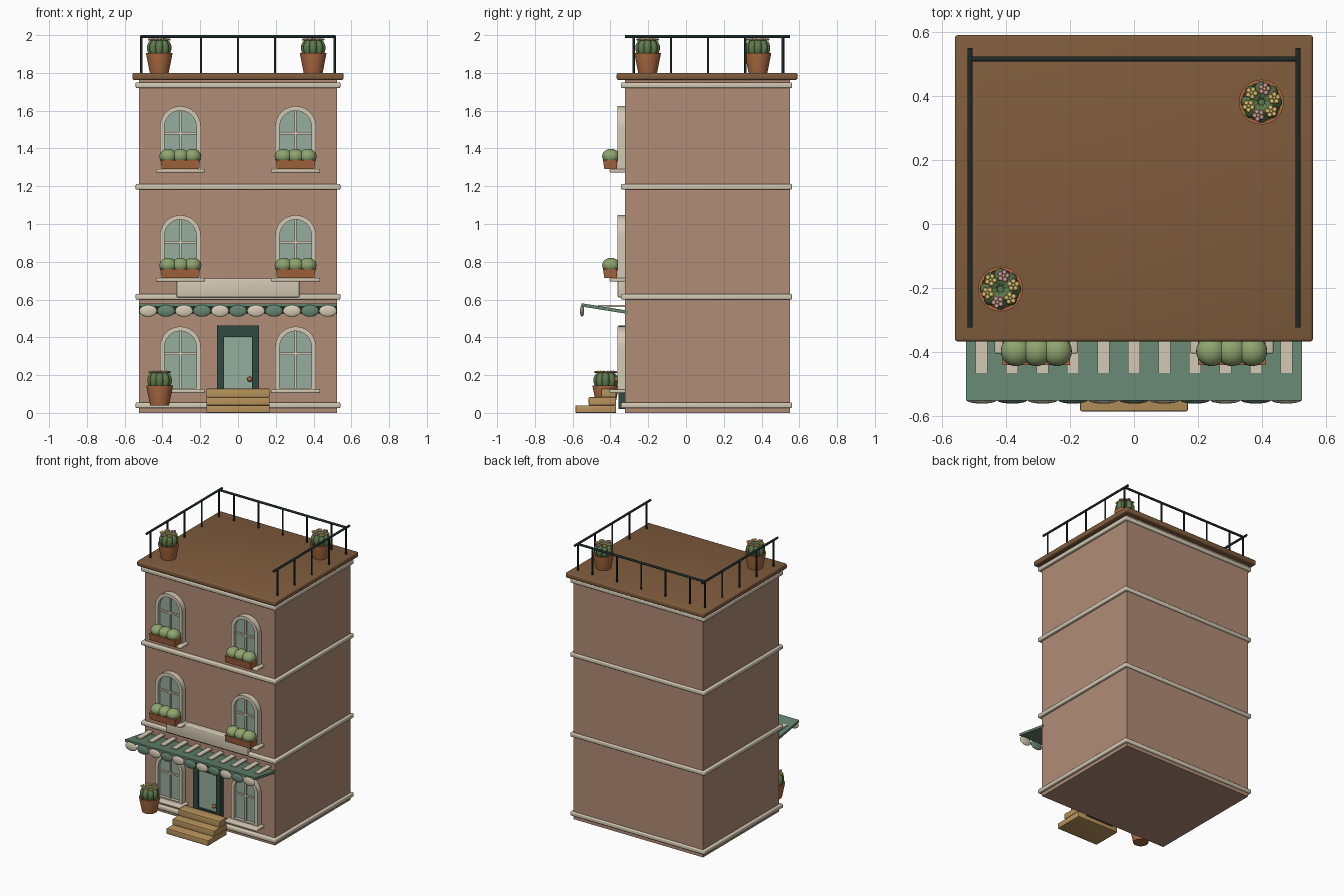
import bpy, bmesh
from math import sin, cos, pi
from mathutils import Matrix, Vector

if "Cube" in bpy.data.objects:
    bpy.data.objects.remove(bpy.data.objects["Cube"])


def mat(name, hexa):
    m = bpy.data.materials.new(name)
    rgb = [int(hexa[i:i + 2], 16) / 255 for i in (0, 2, 4)]
    m.diffuse_color = [((c + .055) / 1.055) ** 2.4 for c in rgb] + [1]
    m.use_nodes = True
    m.node_tree.nodes["Principled BSDF"].inputs["Base Color"].default_value = m.diffuse_color
    return m


WALL, CREAM = mat("wall", "B08C76"), mat("cream", "D3C9B3")
ROOF, IRON = mat("roof_brown", "805C3D"), mat("iron", "1D2B29")
GLASS, DARK = mat("glass", "96AE9F"), mat("door_green", "2F4A40")
GREEN, WOOD = mat("awning_green", "658470"), mat("wood", "B8935C")
POT, BUSH = mat("terracotta", "A8683F"), mat("bush", "8FA46E")
CACT, PINK = mat("cactus", "5E7A4C"), mat("pink", "CC9A9A")
YELL, SOIL = mat("yellow", "DCC070"), mat("soil", "4A3828")


def finish(name, bm, material, smooth=False):
    bmesh.ops.recalc_face_normals(bm, faces=bm.faces)
    me = bpy.data.meshes.new(name)
    bm.to_mesh(me)
    bm.free()
    ob = bpy.data.objects.new(name, me)
    bpy.context.collection.objects.link(ob)
    me.materials.append(material)
    if smooth:
        bpy.ops.object.select_all(action='DESELECT')
        ob.select_set(True)
        bpy.context.view_layer.objects.active = ob
        bpy.ops.object.shade_smooth_by_angle(angle=0.7)
    return ob


def box(name, x0, x1, y0, y1, z0, z1, material, bevel=0.0):
    bm = bmesh.new()
    bmesh.ops.create_cube(bm, size=1)
    bmesh.ops.scale(bm, vec=(x1 - x0, y1 - y0, z1 - z0), verts=bm.verts)
    bmesh.ops.translate(bm, vec=((x0 + x1) / 2, (y0 + y1) / 2, (z0 + z1) / 2), verts=bm.verts)
    if bevel:
        bmesh.ops.bevel(bm, geom=bm.edges[:], offset=bevel, segments=3, profile=0.5, affect='EDGES')
    return finish(name, bm, material, bool(bevel))


def ball(name, c, r, material, seg=24):
    bm = bmesh.new()
    bmesh.ops.create_uvsphere(bm, u_segments=seg, v_segments=seg // 2, radius=1)
    bmesh.ops.scale(bm, vec=r, verts=bm.verts)
    bmesh.ops.translate(bm, vec=c, verts=bm.verts)
    return finish(name, bm, material, True)


def rod(name, a, b, r, material):
    a, b = Vector(a), Vector(b)
    bm = bmesh.new()
    m = Matrix.Translation((a + b) / 2) @ (b - a).to_track_quat('Z', 'Y').to_matrix().to_4x4()
    bmesh.ops.create_cone(bm, segments=12, radius1=r, radius2=r, depth=(b - a).length,
                          cap_ends=True, matrix=m)
    return finish(name, bm, material, True)


def extrude(name, outer, inner, y0, y1, material):
    """Solid between two matching xz outlines, or a filled outline if inner is None."""
    bm = bmesh.new()
    o = [bm.verts.new((x, y0, z)) for x, z in outer]
    if inner:
        i = [bm.verts.new((x, y0, z)) for x, z in inner]
        n = len(o)
        faces = [bm.faces.new((o[k], o[(k + 1) % n], i[(k + 1) % n], i[k])) for k in range(n)]
    else:
        faces = [bm.faces.new(o)]
    g = bmesh.ops.extrude_face_region(bm, geom=faces)["geom"]
    bmesh.ops.translate(bm, vec=(0, y1 - y0, 0), verts=[v for v in g if isinstance(v, bmesh.types.BMVert)])
    return finish(name, bm, material, True)


def revolve(name, profile, loc, material, seg=32, ribs=0, depth=0.0):
    bm = bmesh.new()
    rings = []
    for r, z in profile:
        ring = []
        for k in range(seg):
            a = 2 * pi * k / seg
            rr = r * (1 - depth + depth * abs(cos(ribs * a / 2)) ** .7) if ribs else r
            ring.append(bm.verts.new((loc[0] + rr * cos(a), loc[1] + rr * sin(a), loc[2] + z)))
        rings.append(ring)
    for p, q in zip(rings, rings[1:]):
        for k in range(seg):
            bm.faces.new((p[k], p[(k + 1) % seg], q[(k + 1) % seg], q[k]))
    bm.faces.new(rings[0])
    bm.faces.new(rings[-1])
    return finish(name, bm, material, True)


def arch(cx, z0, top, r):
    pts = [(cx + r * cos(pi * k / 20), top - r + r * sin(pi * k / 20)) for k in range(21)]
    return [(cx + r, z0)] + pts + [(cx - r, z0)]


# Building body, string courses and roof slab
box("building_body", -.523, .523, -.322, .55, 0, 1.77, WALL)
for z in (.04, .615, 1.197, 1.735):
    box("string_course", -.542, .542, -.345, .562, z - .015, z + .015, CREAM, .007)
box("roof_slab", -.559, .559, -.367, .59, 1.763, 1.8, ROOF, .009)

# Roof railing on the back and both sides
rod("back_rail", (-.512, .515, 1.992), (.512, .515, 1.992), .008, IRON)
for k in range(-2, 3):
    rod("back_post", (k * .196, .515, 1.79), (k * .196, .515, 1.99), .006, IRON)
for s in (-1, 1):
    rod("side_rail", (s * .512, -.323, 1.992), (s * .512, .55, 1.992), .008, IRON)
    for k in range(5):
        y = -.277 + k * .197
        rod("side_post", (s * .512, y, 1.79), (s * .512, y, 1.99), .006, IRON)

# Arched windows, with planters on the upper floors
for floor, z in enumerate((.113, .703, 1.28)):
    for cx in (-.305, .305):
        top = z + .344
        extrude("window_frame", arch(cx, z, top, .108), arch(cx, z + .02, top - .024, .084), -.363, -.31, CREAM)
        extrude("window_glass", arch(cx, z + .01, top - .015, .093), None, -.34, -.31, GLASS)
        box("window_mullion", cx - .006, cx + .006, -.35, -.33, z + .01, top - .015, CREAM)
        box("window_crossbar", cx - .09, cx + .09, -.35, -.33, z + .194, z + .206, CREAM)
        box("window_sill", cx - .13, cx + .13, -.405, -.315, z - .008, z + .012, CREAM, .006)
        if floor:
            p = box("planter_box", cx - .105, cx + .105, -.44, -.365, z + .01, z + .06, POT)
            for v in p.data.vertices:
                if v.co.z < z + .03:
                    v.co.x += .006 if v.co.x < cx else -.006
                    v.co.y += .008 if v.co.y < -.4 else 0
            for k in (-1, 0, 1):
                ball("planter_bush", (cx + k * .064, -.397, z + .078), (.047, .047, .04), BUSH)

# Door
rect = lambda w, a, b: [(w, a), (w, b), (-w, b), (-w, a)]
extrude("door_frame", rect(.11, .02, .462), rect(.073, .13, .402), -.358, -.31, DARK)
box("door_glass", -.08, .08, -.345, -.31, .12, .41, GLASS)
ball("door_knob", (.062, -.365, .178), (.014, .014, .014), POT, 16)

# Entry steps
for k, (y, z) in enumerate(((-.585, .04), (-.515, .083), (-.45, .128))):
    box("entry_step", -.168, .168, y, -.37, (0, .04, .083)[k], z, WOOD, .004)

# Sign board
box("sign_board", -.325, .325, -.362, -.315, .612, .712, CREAM, .006)

# Awning canopy with stripes and scalloped valance
extr = bmesh.new()
quad = [(-.31, .524), (-.31, .542), (-.552, .58), (-.552, .563)]
ends = [[extr.verts.new((x, y, z)) for y, z in quad] for x in (-.525, .525)]
for e in ends:
    extr.faces.new(e)
for k in range(4):
    extr.faces.new((ends[0][k], ends[0][(k + 1) % 4], ends[1][(k + 1) % 4], ends[1][k]))
finish("awning_canopy", extr, GREEN)
for k in range(-5, 6):
    x = k * .0952
    box("awning_stripe", x - .019, x + .019, -.465, -.315, .561, .571, CREAM)
    ball("awning_scallop", (x, -.55, .54), (.047, .011, .031), CREAM if k % 2 else GREEN)

# Potted cacti with flower crowns
for x, y, z in ((-.417, -.203, 1.8), (.398, .381, 1.8), (-.415, -.425, .04)):
    revolve("plant_pot", [(.05, 0), (.07, .1), (.07, .105), (.06, .105), (.058, .088)], (x, y, z), POT)
    revolve("pot_soil", [(.057, .08), (.057, .09)], (x, y, z), SOIL)
    revolve("cactus", [(.045, .085), (.058, .1), (.065, .125), (.064, .145), (.055, .165),
                       (.04, .174), (.022, .17), (.01, .16)], (x, y, z), CACT, 64, 8, .22)
    for f in range(6):
        a = f * pi / 3 + .3
        fx, fy, fz = x + .042 * cos(a), y + .042 * sin(a), z + .176
        for p in range(5):
            b = a + p * 2 * pi / 5
            ball("flower_petal", (fx + .012 * cos(b), fy + .012 * sin(b), fz), (.009, .009, .006),
                 PINK if f % 3 == 1 else YELL, 8)
        ball("flower_centre", (fx, fy, fz + .003), (.006, .006, .005), YELL, 8)
